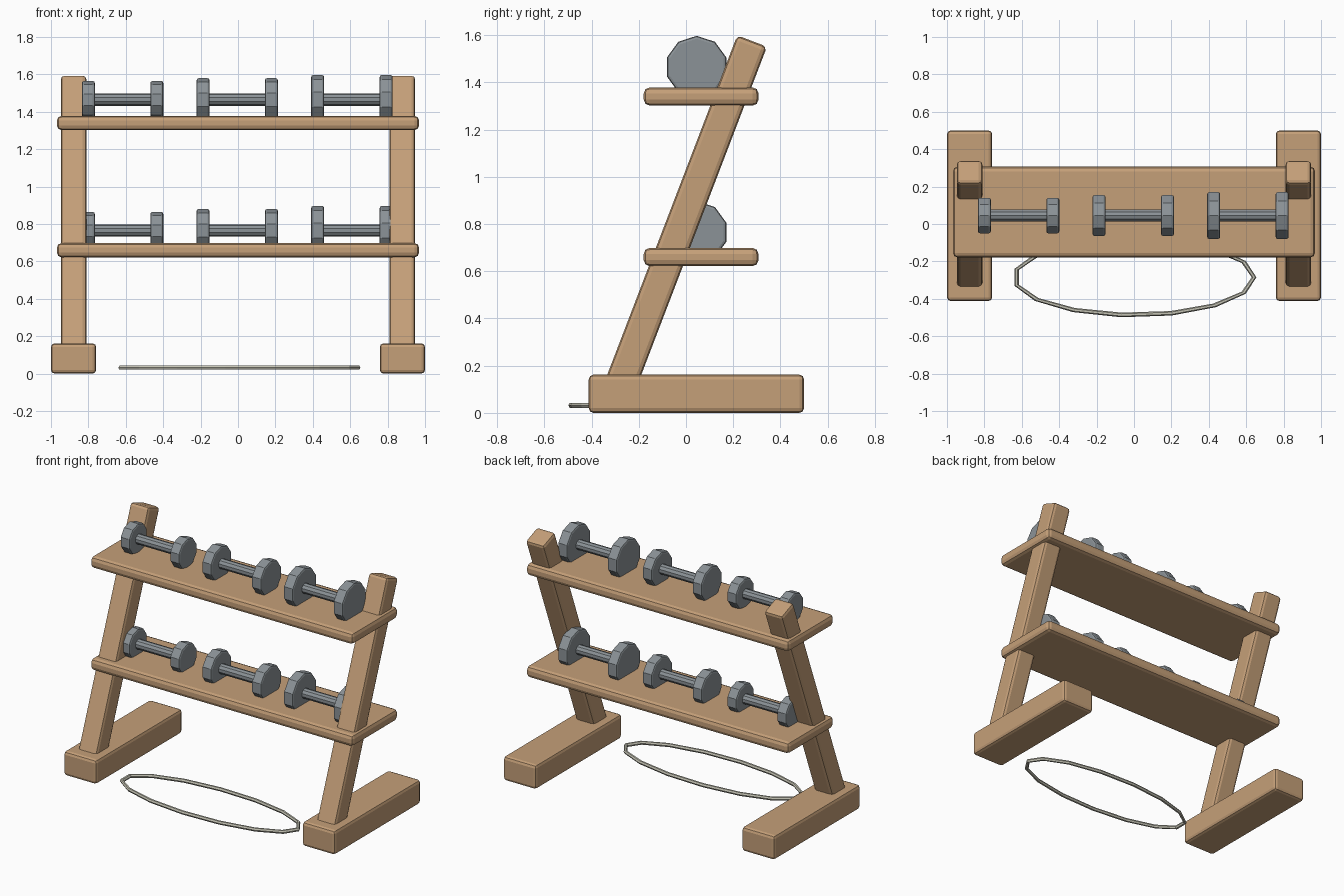
import bpy
import math
from mathutils import Matrix, Vector

cube = bpy.data.objects.get("Cube")
if cube:
    bpy.data.objects.remove(cube, do_unlink=True)


def material(name, colour):
    m = bpy.data.materials.new(name)
    m.use_nodes = True
    m.diffuse_color = (*colour, 1)
    m.node_tree.nodes["Principled BSDF"].inputs["Base Color"].default_value = (*colour, 1)
    return m


wood = material("warm wood", (0.56, 0.35, 0.19))
iron = material("grey iron", (0.26, 0.29, 0.31))
rope = material("pale rope", (0.56, 0.55, 0.46))


def finish(name, mat, bevel=0.0, segments=2):
    ob = bpy.context.object
    ob.name = name
    ob.data.materials.append(mat)
    if bevel:
        mod = ob.modifiers.new("Rounded edges", 'BEVEL')
        mod.width = bevel
        mod.segments = segments
        mod.limit_method = 'ANGLE'
        mod.angle_limit = math.radians(50)
    return ob


def box(name, centre, size, bevel, tilt=0.0):
    bpy.ops.mesh.primitive_cube_add(size=1)
    ob = bpy.context.object
    ob.data.transform(Matrix.Diagonal((*size, 1)))
    ob.location = centre
    ob.rotation_euler.x = tilt
    return finish(name, wood, bevel)


def rod(name, centre, radius, length, bevel=0.0):
    # Ten-sided cylinder along x with one corner pointing straight up
    bpy.ops.mesh.primitive_cylinder_add(vertices=10, radius=radius, depth=length)
    ob = bpy.context.object
    ob.data.transform(Matrix.Rotation(math.pi / 2, 4, 'Y') @ Matrix.Rotation(math.pi / 2, 4, 'Z'))
    ob.location = centre
    return finish(name, iron, bevel)


# Feet and leaning posts
low, high = Vector((0, -0.285, 0.1)), Vector((0, 0.28, 1.575))
lean = high - low
for side, sx in (("left", 1), ("right", -1)):
    box(f"{side}_foot", (sx * 0.879, 0.044, 0.081), (0.242, 0.912, 0.162), 0.02)
    mid = (low + high) / 2
    box(f"{side}_post", (sx * 0.879, mid.y, mid.z), (0.137, 0.135, lean.length),
        0.02, -math.atan2(lean.y, lean.z))

# Shelves, each with three dumbbells growing in size
for level, shelf_z, bar_z in (("lower", 0.66, 0.765), ("upper", 1.34, 1.465)):
    box(f"{level}_shelf", (0, 0.064, shelf_z), (1.936, 0.486, 0.077), 0.025)
    for i, radius in enumerate((0.1, 0.115, 0.132)):
        x = -0.617 + i * 0.613
        name = f"{level}_dumbbell_{i + 1}"
        rod(f"{name}_handle", (x, 0.045, bar_z), 0.033, 0.36)
        for end, s in (("left", 1), ("right", -1)):
            rod(f"{name}_{end}_weight", (x + s * 0.183, 0.045, bar_z), radius, 0.07, 0.012)

# Oval loop of rope lying on the ground in front
bpy.ops.mesh.primitive_torus_add(major_segments=15, minor_segments=6,
                                 major_radius=0.642, minor_radius=0.0125)
loop = finish("rope_loop", rope)
for v in loop.data.vertices:
    # Squash the path but keep the rope thickness
    ring = Vector((v.co.x, v.co.y, 0)).normalized() * 0.642
    v.co.y -= ring.y * 0.685
loop.location = (0, -0.285, 0.032)
